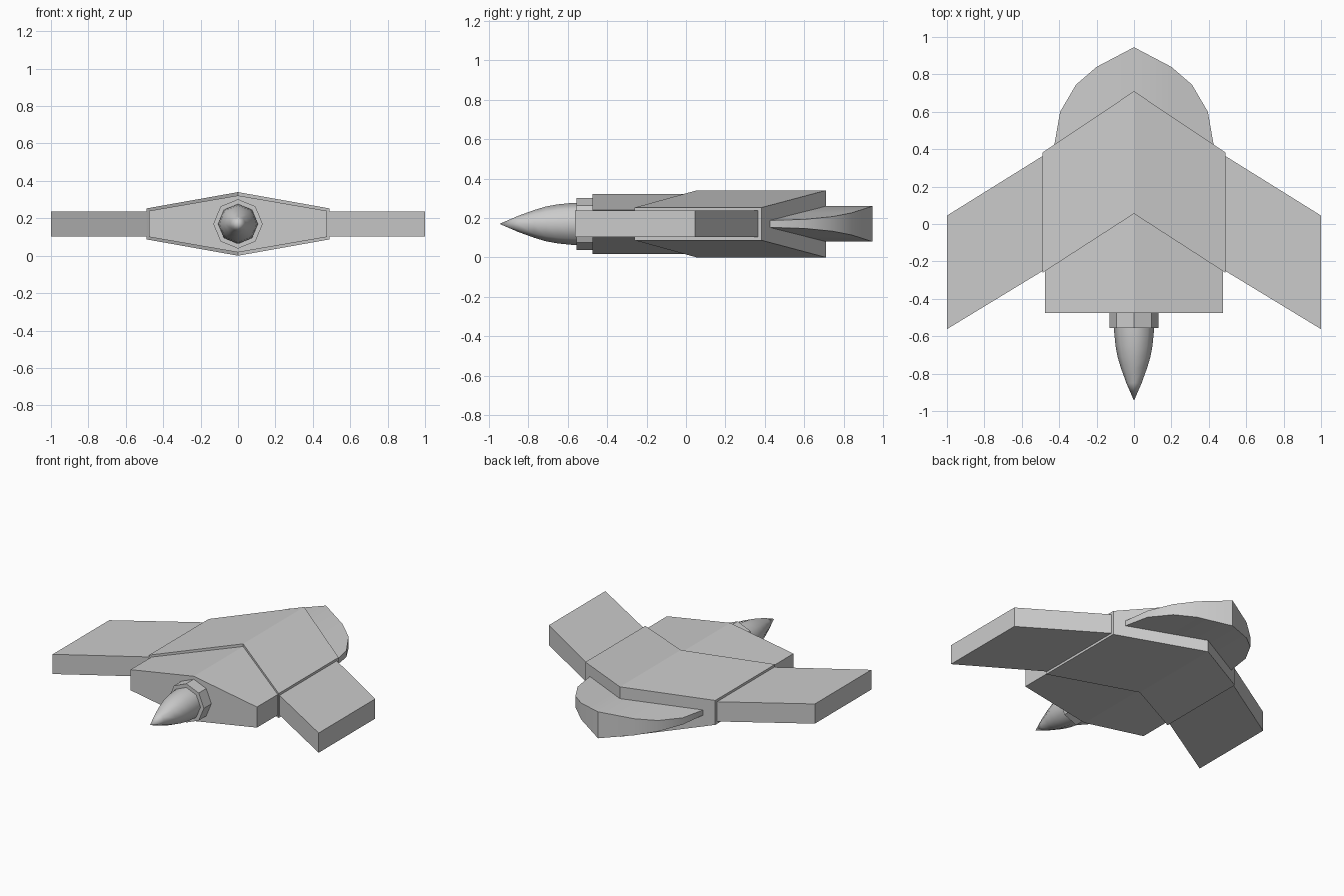
import bpy, bmesh, math

if "Cube" in bpy.data.objects:
    bpy.data.objects.remove(bpy.data.objects["Cube"])

ZC = 0.17  # height of the horizontal symmetry plane


def finish(bm, name, smooth=None):
    bmesh.ops.recalc_face_normals(bm, faces=bm.faces)
    me = bpy.data.meshes.new(name)
    bm.to_mesh(me)
    bm.free()
    ob = bpy.data.objects.new(name, me)
    bpy.context.collection.objects.link(ob)
    if smooth:
        bpy.ops.object.select_all(action='DESELECT')
        ob.select_set(True)
        bpy.context.view_layer.objects.active = ob
        bpy.ops.object.shade_smooth_by_angle(angle=math.radians(smooth))
    return ob


def slab(name, stations, smooth=None):
    """Skin box-like ribs; each station is (x, half height, front y, back y)."""
    bm = bmesh.new()
    ribs = [[bm.verts.new((x, y, ZC + z)) for y, z in
             ((f, -h), (b, -h), (b, h), (f, h))] for x, h, f, b in stations]
    for a, c in zip(ribs, ribs[1:]):
        for i in range(4):
            j = (i + 1) % 4
            bm.faces.new((a[i], a[j], c[j], c[i]))
    bm.faces.new(ribs[0])
    bm.faces.new(ribs[-1])
    return finish(bm, name, smooth)


def mirrored(half):
    """Mirror stations given from the centre outwards."""
    return [(-x, h, f, b) for x, h, f, b in reversed(half[1:])] + half


def lathe(name, profile, n, smooth=None):
    """Revolve (y, radius) points around the fore-aft axis."""
    bm = bmesh.new()
    rings = []
    for y, r in profile:
        if r == 0:
            rings.append([bm.verts.new((0, y, ZC))] * n)
        else:
            rings.append([bm.verts.new((r * math.cos(math.tau * i / n), y,
                                        ZC + r * math.sin(math.tau * i / n))) for i in range(n)])
    for a, c in zip(rings, rings[1:]):
        for i in range(n):
            j = (i + 1) % n
            bm.faces.new(list(dict.fromkeys((a[i], a[j], c[j], c[i]))))
    for ring in (rings[0], rings[-1]):
        if ring[0] is not ring[1]:
            bm.faces.new(ring)
    return finish(bm, name, smooth)


# Fuselage core and the swept armour shell over it
slab("fuselage", mirrored([(0, 0.152, -0.475, 0.65), (0.475, 0.07, -0.475, 0.33)]))
slab("swept_shell", mirrored([(0, 0.17, 0.055, 0.71), (0.488, 0.083, -0.26, 0.383)]))

# Swept wings
for side, label in ((1, "right"), (-1, "left")):
    slab(label + "_wing", [(side * 0.47, 0.067, -0.24, 0.375),
                           (side * 1.0, 0.067, -0.562, 0.045)])

# Tapered tail fan
outline = [(0, 0.945), (0.2, 0.84), (0.31, 0.745), (0.395, 0.6), (0.43, 0.40)]
slab("tail_fan", mirrored([(x, 0.09 - 0.17 * x, 0.66 - 0.663 * x, y)
                           for x, y in outline]), 30)

# Nose collar and pointed nose cone
lathe("nose_collar", [(-0.45, 0.132), (-0.555, 0.132)], 8)
lathe("nose_cone", [(-0.52, 0.107), (-0.58, 0.106), (-0.65, 0.099), (-0.71, 0.088),
                    (-0.77, 0.07), (-0.85, 0.041), (-0.945, 0)], 8, 50)
